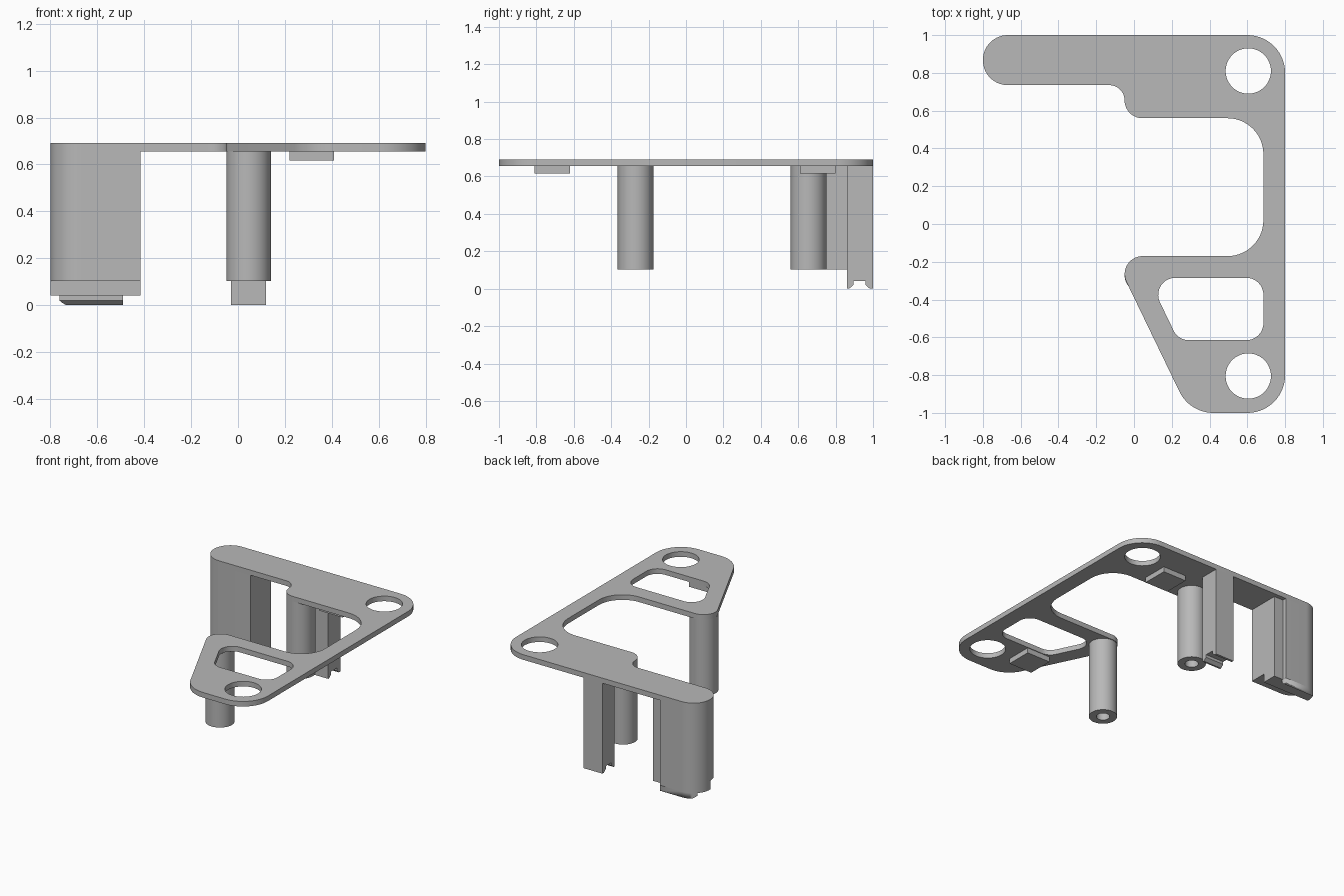
import bpy, bmesh, math
from mathutils import Vector, Matrix

cube = bpy.data.objects.get("Cube")
if cube:
    bpy.data.objects.remove(cube, do_unlink=True)

grey = bpy.data.materials.new("plain_grey")
grey.use_nodes = True
grey.diffuse_color = (0.48, 0.48, 0.48, 1)
grey.node_tree.nodes["Principled BSDF"].inputs["Base Color"].default_value = grey.diffuse_color

PLATE_LOW, PLATE_TOP, POST_LOW = 0.655, 0.692, 0.103


def add_object(name, mesh):
    obj = bpy.data.objects.new(name, mesh)
    bpy.context.scene.collection.objects.link(obj)
    mesh.materials.clear()
    mesh.materials.append(grey)
    bpy.ops.object.select_all(action='DESELECT')
    obj.select_set(True)
    bpy.context.view_layer.objects.active = obj
    bpy.ops.object.shade_smooth_by_angle(angle=math.radians(30))
    return obj


def rounded(corners, steps=14):
    """Polygon from (x, y, radius) corners, each replaced by a tangent arc."""
    points = []
    for i, (x, y, r) in enumerate(corners):
        p = Vector((x, y))
        if not r:
            points.append(p)
            continue
        a = (Vector(corners[i - 1][:2]) - p).normalized()
        b = (Vector(corners[(i + 1) % len(corners)][:2]) - p).normalized()
        half = a.angle(b) / 2
        centre = p + (a + b).normalized() * (r / math.sin(half))
        start = p + a * (r / math.tan(half)) - centre
        end = p + b * (r / math.tan(half)) - centre
        sweep = math.atan2(start.x * end.y - start.y * end.x, start.dot(end))
        for k in range(steps + 1):
            points.append(centre + Matrix.Rotation(sweep * k / steps, 2) @ start)
    return points


def circle(x, y, r, n=48):
    return [Vector((x + r * math.cos(t * math.tau / n), y + r * math.sin(t * math.tau / n)))
            for t in range(n)]


def prism(name, loops, low, high, along_x=False):
    """Extrude an outline, with any further loops as holes, along z or x."""
    curve = bpy.data.curves.new(name, 'CURVE')
    curve.dimensions, curve.fill_mode = '2D', 'BOTH'
    curve.extrude = (high - low) / 2
    for loop in loops:
        spline = curve.splines.new('POLY')
        spline.points.add(len(loop) - 1)
        for point, co in zip(spline.points, loop):
            point.co = (co[0], co[1], 0, 1)
        spline.use_cyclic_u = True
    temp = bpy.data.objects.new(name + "_outline", curve)
    bpy.context.scene.collection.objects.link(temp)
    deps = bpy.context.evaluated_depsgraph_get()
    mesh = bpy.data.meshes.new_from_object(temp.evaluated_get(deps))
    bpy.data.objects.remove(temp, do_unlink=True)
    mesh.transform(Matrix.Translation((0, 0, (low + high) / 2)))
    if along_x:  # profile (y, z) with depth along x
        mesh.transform(Matrix(((0, 0, 1, 0), (1, 0, 0, 0), (0, 1, 0, 0), (0, 0, 0, 1))))
    bm = bmesh.new()
    bm.from_mesh(mesh)
    bmesh.ops.remove_doubles(bm, verts=bm.verts, dist=1e-5)
    bmesh.ops.recalc_face_normals(bm, faces=bm.faces)
    bm.to_mesh(mesh)
    bm.free()
    return add_object(name, mesh)


# Flat top plate with a rounded window and two round holes
outline = rounded([
    (-0.8, 1, 0.132), (0.8, 1, 0.2), (0.8, -1, 0.2), (0.295, -1, 0.2),
    (-0.106, -0.17, 0.095), (0.685, -0.17, 0.19), (0.685, 0.56, 0.19),
    (-0.05, 0.56, 0.095), (-0.05, 0.735, 0.08), (-0.8, 0.735, 0.132)])
window = rounded([(0.685, -0.285, 0.09), (0.685, -0.615, 0.09),
                  (0.234, -0.615, 0.09), (0.075, -0.285, 0.09)])
prism("top_plate", [outline, window, circle(0.605, 0.81, 0.12), circle(0.605, -0.805, 0.12)],
      PLATE_LOW, PLATE_TOP)


# Round posts with a blind screw hole in the lower end
def post(name, x, y):
    bm = bmesh.new()
    profile = [(0, 0.4), (0.045, 0.4), (0.045, POST_LOW), (0.095, POST_LOW), (0.095, PLATE_LOW)]
    verts = [bm.verts.new((r, 0, z)) for r, z in profile]
    edges = [bm.edges.new(pair) for pair in zip(verts, verts[1:])]
    bmesh.ops.spin(bm, geom=verts + edges, axis=(0, 0, 1), cent=(0, 0, 0),
                   steps=48, angle=math.tau)
    bmesh.ops.remove_doubles(bm, verts=bm.verts, dist=1e-5)
    bmesh.ops.recalc_face_normals(bm, faces=bm.faces)
    bmesh.ops.translate(bm, verts=bm.verts, vec=(x, y, 0))
    mesh = bpy.data.meshes.new(name)
    bm.to_mesh(mesh)
    bm.free()
    add_object(name, mesh)


post("front_post", 0.045, -0.27)
post("back_post", 0.045, 0.655)

# Square pads under the plate
for name, y in (("front_pad", -0.715), ("back_pad", 0.705)):
    prism(name, [[(0.22, y - 0.095), (0.41, y - 0.095), (0.41, y + 0.095), (0.22, y + 0.095)]],
          0.617, PLATE_LOW)

# Narrow clip column with a notched foot
prism("clip_column", [[(0.86, PLATE_LOW), (0.86, 0), (0.872, 0), (0.895, 0.02), (0.895, 0.04),
                       (0.96, 0.04), (0.96, 0.02), (0.983, 0), (1, 0), (1, PLATE_LOW)]],
      -0.03, 0.12, along_x=True)

# Wide end column, its lower step and the hook beneath
back_edge = [(-0.415, 0.97, 0), (-0.49, 0.97, 0), (-0.49, 1, 0), (-0.8, 1, 0.132)]
column = rounded([(-0.8, 0.735, 0.132), (-0.415, 0.735, 0)] + back_edge)
prism("end_column", [column], POST_LOW, PLATE_LOW)
prism("end_column_step", [rounded([(-0.8, 0.86, 0), (-0.415, 0.86, 0)] + back_edge)],
      0.04, POST_LOW)
hook = prism("end_column_hook", [[(0.96, 0.04), (0.96, 0.02), (0.983, 0), (1.01, 0), (1.01, 0.04)]],
             -0.8, -0.49, along_x=True)
trim = prism("hook_trim", [rounded([(-0.8, 0.735, 0.132), (-0.4, 0.735, 0),
                                    (-0.4, 1, 0), (-0.8, 1, 0.132)])], -0.1, 0.1)
cut = hook.modifiers.new("trim", 'BOOLEAN')
cut.operation, cut.object, cut.solver = 'INTERSECT', trim, 'EXACT'
bpy.context.view_layer.objects.active = hook
bpy.ops.object.modifier_apply(modifier=cut.name)
bpy.data.objects.remove(trim, do_unlink=True)
